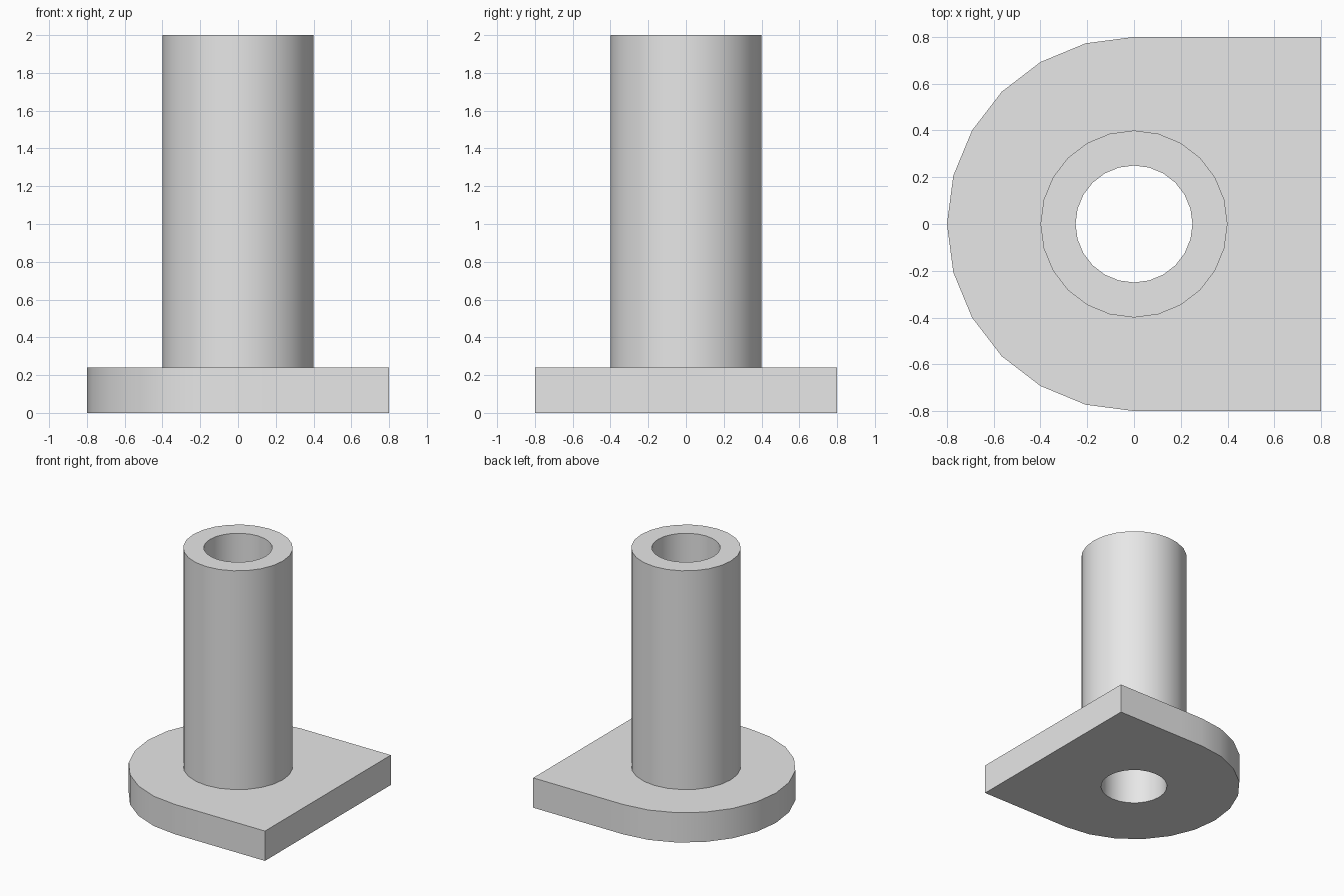
import bpy
import bmesh
from math import cos, sin, pi, radians

cube = bpy.data.objects.get("Cube")
if cube:
    bpy.data.objects.remove(cube, do_unlink=True)

SIDES = 24
PLATE_HALF, PLATE_TOP = 0.8, 0.24
TUBE_RADIUS, BORE_RADIUS, HEIGHT = 0.4, 0.25, 2.0

grey = bpy.data.materials.new("plain grey")
grey.use_nodes = True
grey.diffuse_color = (0.8, 0.8, 0.8, 1)
grey.node_tree.nodes["Principled BSDF"].inputs["Base Color"].default_value = (0.8, 0.8, 0.8, 1)


def circle(radius):
    return [(radius * cos(2 * pi * i / SIDES), radius * sin(2 * pi * i / SIDES))
            for i in range(SIDES)]


def plate_outline(half):
    """Half circle on the -x side, square on the +x side."""
    points = []
    for x, y in circle(half):
        if x > 1e-6:
            stretch = half / max(abs(x), abs(y))
            x, y = x * stretch, y * stretch
        points.append((x, y))
    return points


# Closed chain of rings: underside, plate rim, tube wall, tube end, bore
bore, tube, plate = circle(BORE_RADIUS), circle(TUBE_RADIUS), plate_outline(PLATE_HALF)
chain = [(bore, 0), (plate, 0), (plate, PLATE_TOP),
         (tube, PLATE_TOP), (tube, HEIGHT), (bore, HEIGHT)]

bm = bmesh.new()
rings = [[bm.verts.new((x, y, z)) for x, y in outline] for outline, z in chain]
for k, lower in enumerate(rings):
    upper = rings[(k + 1) % len(rings)]
    for i in range(SIDES):
        j = (i + 1) % SIDES
        bm.faces.new((lower[i], lower[j], upper[j], upper[i]))
bmesh.ops.recalc_face_normals(bm, faces=bm.faces)

mesh = bpy.data.meshes.new("flanged_tube")
bm.to_mesh(mesh)
bm.free()
mesh.materials.append(grey)
body = bpy.data.objects.new("flanged_tube", mesh)
bpy.context.collection.objects.link(body)

# Smooth round walls, sharp rims and corners
bpy.ops.object.select_all(action="DESELECT")
body.select_set(True)
bpy.context.view_layer.objects.active = body
bpy.ops.object.shade_smooth_by_angle(angle=radians(30))
